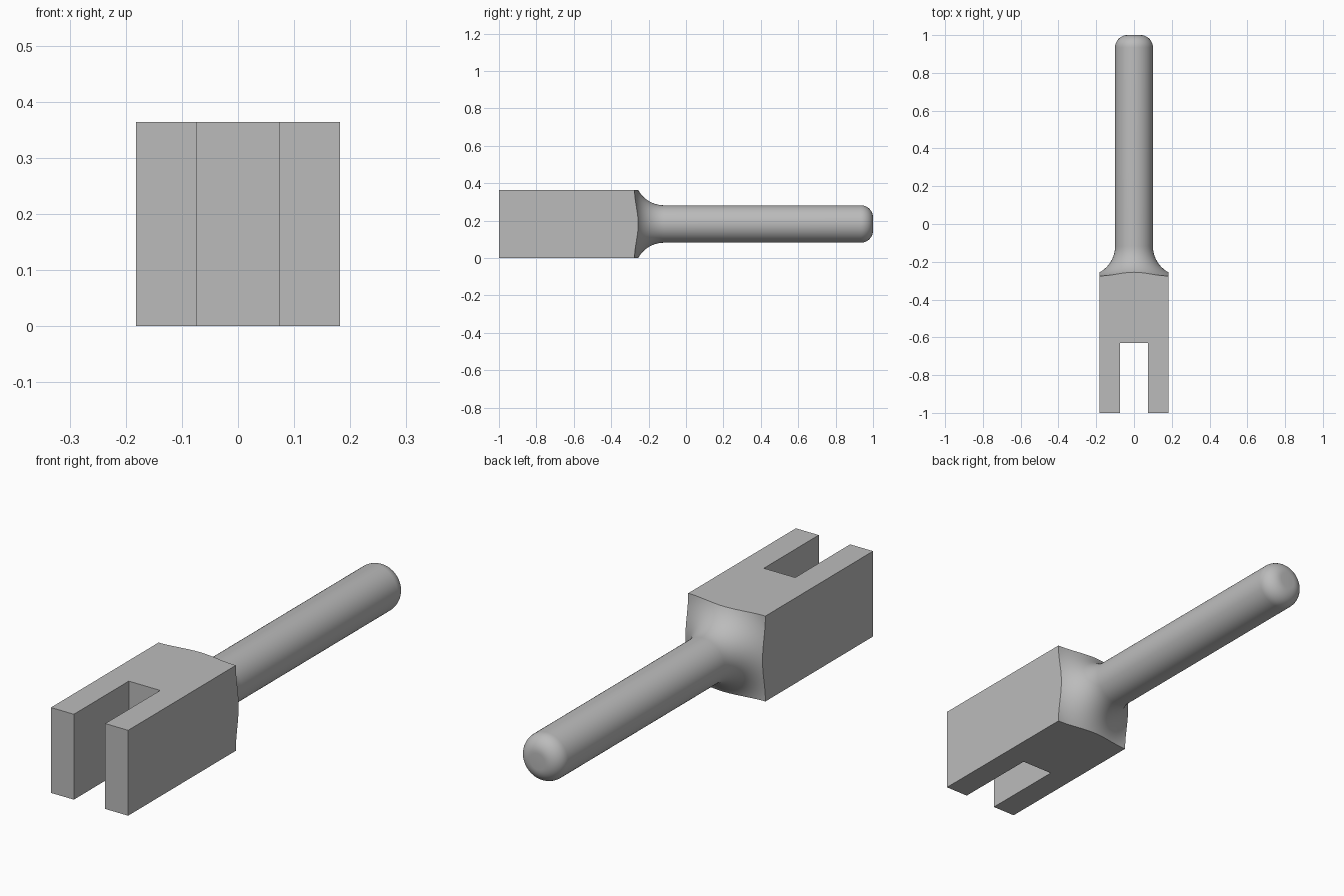
import bpy, bmesh
from math import sin, cos, pi
from mathutils import Matrix, Vector

cube = bpy.data.objects.get("Cube")
if cube:
    bpy.data.objects.remove(cube, do_unlink=True)

HALF = 0.182          # half width of the square block
ROD, TIP = 0.1, 0.065  # rod radius, rounding of its end
FLARE, FLARE_END = 0.158, -0.117

grey = bpy.data.materials.new("plain grey")
grey.use_nodes = True
colour = (0.5, 0.5, 0.5, 1)
grey.diffuse_color = colour
grey.node_tree.nodes["Principled BSDF"].inputs["Base Color"].default_value = colour


def make_object(name, bm):
    bmesh.ops.recalc_face_normals(bm, faces=bm.faces)
    mesh = bpy.data.meshes.new(name)
    bm.to_mesh(mesh)
    bm.free()
    mesh.materials.append(grey)
    obj = bpy.data.objects.new(name, mesh)
    bpy.context.collection.objects.link(obj)
    return obj


def arc(cy, cr, radius, start, end, steps):
    """Points (y, r) on an arc; angles run from the +y direction."""
    angles = [start + (end - start) * i / steps for i in range(steps + 1)]
    return [(cy + radius * cos(a), cr + radius * sin(a)) for a in angles]


# Forked square bar: slotted outline extruded upward
right = [(0.074, -0.63), (0.074, -1), (HALF, -1), (HALF, 1.1)]
outline = right + [(-x, y) for x, y in reversed(right)]
bm = bmesh.new()
face = bm.faces.new([bm.verts.new((x, y, 0)) for x, y in outline])
ext = bmesh.ops.extrude_face_region(bm, geom=[face])
bmesh.ops.translate(bm, vec=(0, 0, 2 * HALF),
                    verts=[v for v in ext["geom"] if isinstance(v, bmesh.types.BMVert)])
fork = make_object("forked_rod", bm)

# Turned envelope: wide stock, concave flare, rod and rounded tip
profile = [(-1.2, 0), (-1.2, 0.4), (FLARE_END - FLARE, 0.4)]
profile += arc(FLARE_END, ROD + FLARE, FLARE, pi, 1.5 * pi, 20)
profile += arc(1 - TIP, ROD - TIP, TIP, pi / 2, 0, 10)
profile += [(1, 0)]
bm = bmesh.new()
verts = [bm.verts.new((0, y, HALF + r)) for y, r in profile]
edges = [bm.edges.new(pair) for pair in zip(verts, verts[1:])]
bmesh.ops.spin(bm, geom=verts + edges, cent=(0, 0, HALF), axis=(0, 1, 0),
               angle=2 * pi, steps=64)
bmesh.ops.remove_doubles(bm, verts=bm.verts, dist=0.0001)
envelope = make_object("turning_cutter", bm)
envelope.hide_render = True

# Keep what both shapes share, then smooth the turned surfaces
mod = fork.modifiers.new("turned", "BOOLEAN")
mod.operation = "INTERSECT"
mod.solver = "EXACT"
mod.object = envelope
bpy.ops.object.select_all(action="DESELECT")
bpy.context.view_layer.objects.active = fork
fork.select_set(True)
bpy.ops.object.modifier_apply(modifier=mod.name)
bpy.data.objects.remove(envelope, do_unlink=True)
bpy.ops.object.shade_smooth_by_angle(angle=pi / 6)
